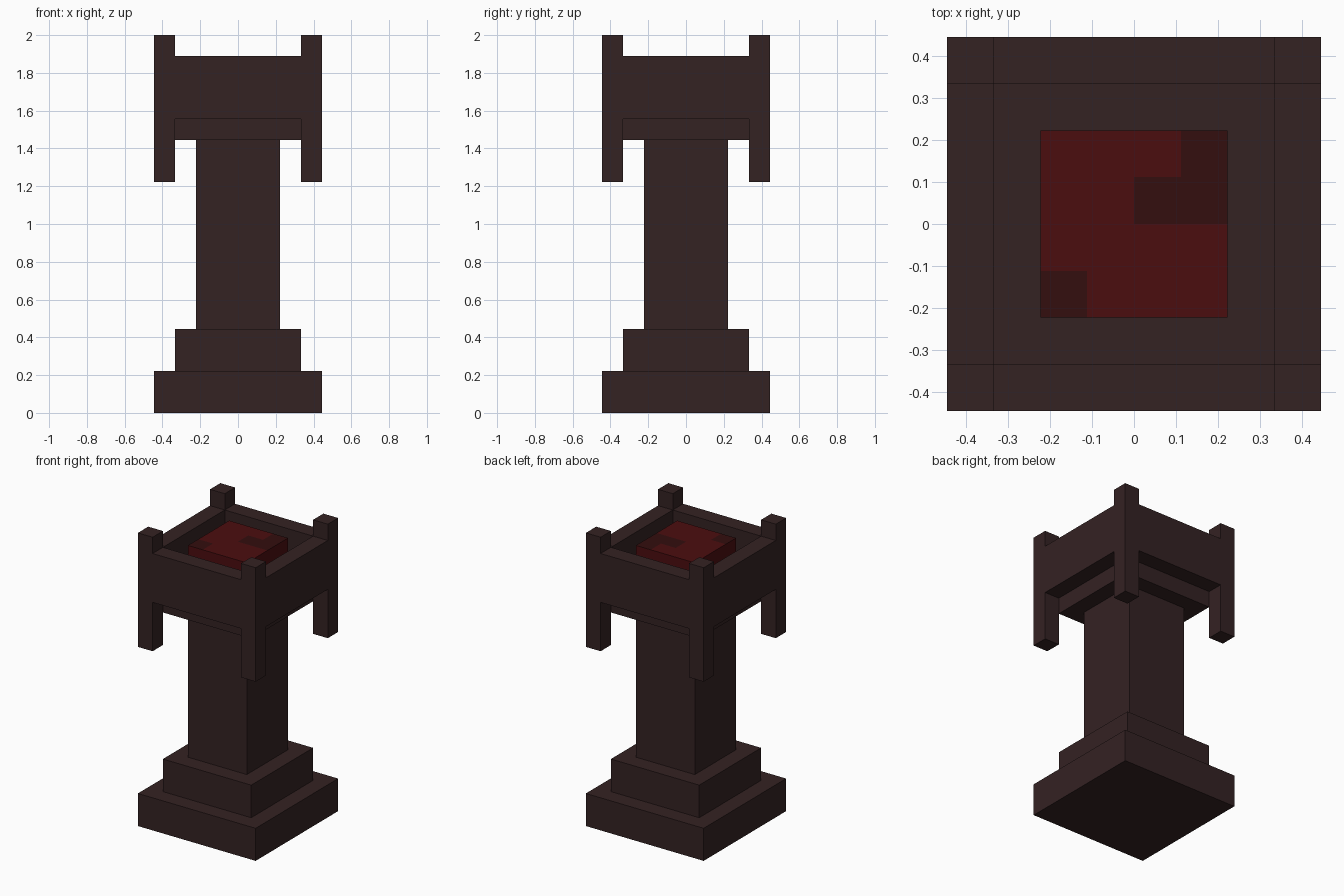
import bpy, bmesh
from mathutils import Matrix, Vector

if "Cube" in bpy.data.objects:
    bpy.data.objects.remove(bpy.data.objects["Cube"])

U = 1 / 9  # one block unit; the tower is 18 units tall


def material(name, rgb):
    m = bpy.data.materials.new(name)
    m.use_nodes = True
    color = (*rgb, 1)
    m.diffuse_color = color
    m.node_tree.nodes["Principled BSDF"].inputs["Base Color"].default_value = color
    return m


stone = material("dark_brown_stone", (0.0343, 0.0160, 0.0165))
ember = material("ember_red", (0.0704, 0.0040, 0.0048))
char = material("charred_red", (0.0331, 0.0044, 0.0044))


def box(name, x, y, z, mats=(stone,), cuts=0):
    """Box spanning the (low, high) ranges x, y, z, given in block units."""
    lo, hi = (Vector(v) * U for v in zip(x, y, z))
    bm = bmesh.new()
    bmesh.ops.create_cube(bm, size=1)
    bmesh.ops.transform(bm, verts=bm.verts, matrix=Matrix.Translation(
        (lo + hi) / 2) @ Matrix.Diagonal((*(hi - lo), 1)))
    if cuts:
        bmesh.ops.subdivide_edges(bm, edges=bm.edges[:], cuts=cuts, use_grid_fill=True)
    mesh = bpy.data.meshes.new(name)
    bm.to_mesh(mesh)
    bm.free()
    for m in mats:
        mesh.materials.append(m)
    obj = bpy.data.objects.new(name, mesh)
    bpy.context.collection.objects.link(obj)
    return obj


# Stacked square tiers: half width, bottom, top
for name, r, z0, z1 in [("base", 4, 0, 2), ("plinth", 3, 2, 4),
                        ("column", 2, 4, 13), ("bowl_floor", 3, 13, 14)]:
    box(name, (-r, r), (-r, r), (z0, z1))

# Bowl walls and corner posts
sides = [("left", 3, 4), ("right", -4, -3)]
ends = [("front", -4, -3), ("back", 3, 4)]
for side, x0, x1 in sides:
    box(f"{side}_wall", (x0, x1), (-3, 3), (14, 17))
    for end, y0, y1 in ends:
        box(f"{end}_{side}_post", (x0, x1), (y0, y1), (11, 18))
for end, y0, y1 in ends:
    box(f"{end}_wall", (-3, 3), (y0, y1), (14, 17))

# Glowing coals with charred squares on top
coals = box("coals", (-2, 2), (-2, 2), (14, 17), (ember, char), cuts=3)
charred = {(1.5, 1.5), (0.5, 0.5), (1.5, 0.5), (-1.5, -1.5)}
for face in coals.data.polygons:
    cell = (round(face.center.x / U, 1), round(face.center.y / U, 1))
    if face.normal.z > 0.5 and cell in charred:
        face.material_index = 1
